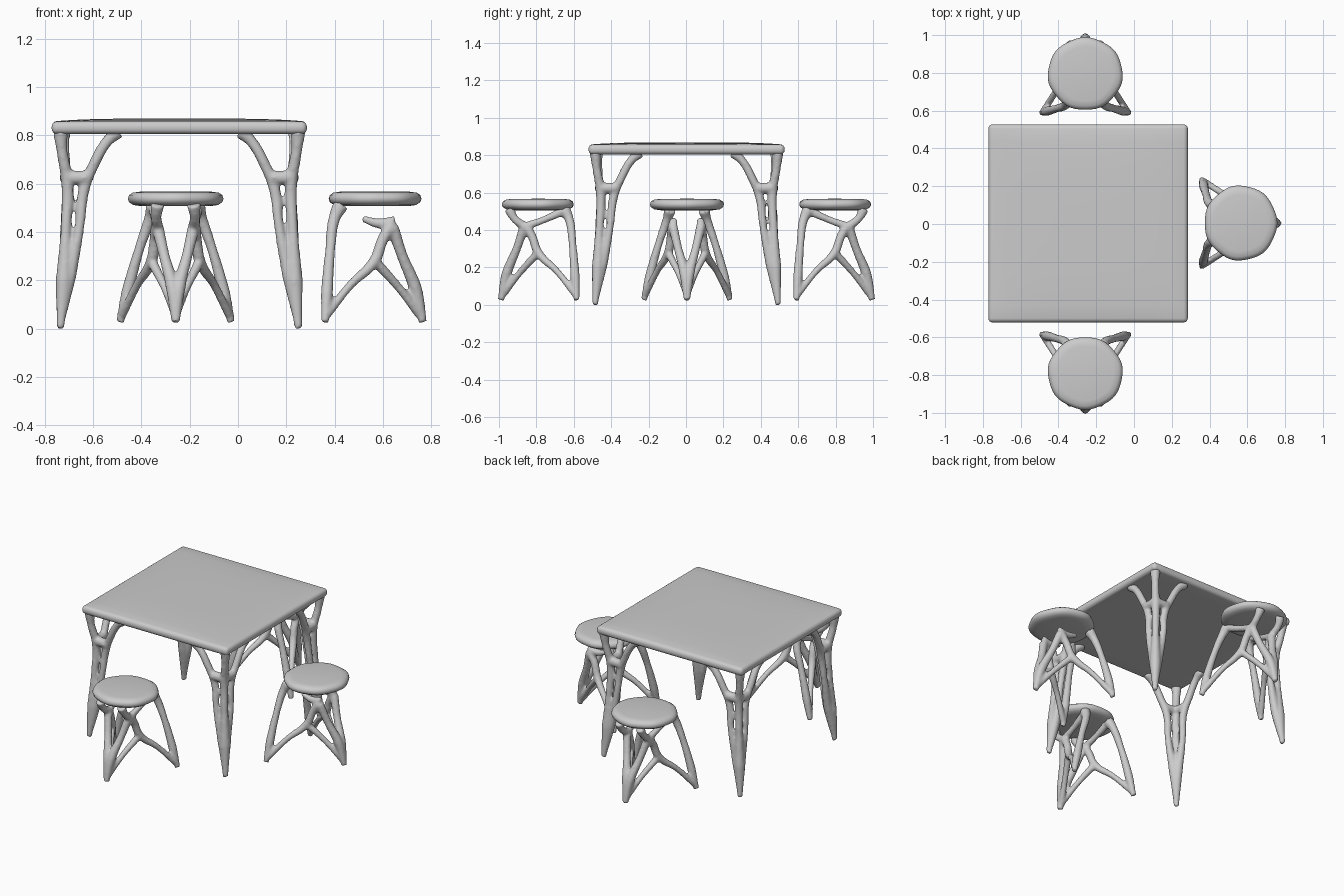
import bpy, bmesh, math

if "Cube" in bpy.data.objects:
    bpy.data.objects.remove(bpy.data.objects["Cube"])

scene = bpy.context.scene


def link(name, mesh, smooth=True):
    ob = bpy.data.objects.new(name, mesh)
    scene.collection.objects.link(ob)
    for p in mesh.polygons:
        p.use_smooth = smooth
    return ob


def branches(name, strands, voxel=0.008):
    """Tapered tubes through (x, y, z, radius) points, fused into one smooth organic body."""
    cu = bpy.data.curves.new(name + "_path", 'CURVE')
    cu.dimensions = '3D'
    cu.bevel_depth = 1.0
    cu.bevel_resolution = 3
    cu.use_fill_caps = True
    for pts in strands:
        sp = cu.splines.new('BEZIER')
        sp.resolution_u = 6
        sp.bezier_points.add(len(pts) - 1)
        for bp, (x, y, z, r) in zip(sp.bezier_points, pts):
            bp.co = (x, y, z)
            bp.radius = r
            bp.handle_left_type = bp.handle_right_type = 'AUTO'
    tmp = bpy.data.objects.new(name + "_path", cu)
    scene.collection.objects.link(tmp)
    bpy.context.view_layer.update()
    dg = bpy.context.evaluated_depsgraph_get()
    mesh = bpy.data.meshes.new_from_object(tmp.evaluated_get(dg))
    bpy.data.objects.remove(tmp)
    ob = link(name, mesh)
    rm = ob.modifiers.new("fuse", 'REMESH')
    rm.mode = 'VOXEL'
    rm.voxel_size = voxel
    rm.use_smooth_shade = True
    sm = ob.modifiers.new("soften", 'SMOOTH')
    sm.factor = 0.5
    sm.iterations = 6
    return ob


# Table top: slightly crowned slab with rounded edges
CX, CY, HX, HY = -0.243, 0.003, 0.528, 0.524
bm = bmesh.new()
bmesh.ops.create_cube(bm, size=2)
bmesh.ops.subdivide_edges(bm, edges=[e for e in bm.edges if abs(e.verts[0].co.z - e.verts[1].co.z) < 0.1],
                          cuts=11, use_grid_fill=True)
for v in bm.verts:
    x, y, z = v.co
    crown = 0.012 * (1 - x ** 4) * (1 - y ** 4) if z > 0 else 0
    v.co = (x * HX, y * HY, 0.831 + z * 0.026 + crown)
me = bpy.data.meshes.new("table_top")
bm.to_mesh(me)
bm.free()
top = link("table_top", me)
top.location = (CX, CY, 0)
bv = top.modifiers.new("round", 'BEVEL')
bv.width = 0.022
bv.segments = 4
bv.limit_method = 'ANGLE'
bv.angle_limit = math.radians(40)

# Table legs: a corner strand plus one strand along each table edge; inset from the corner
corner = [(.035, .035, .0, .016), (.05, .05, .2, .034), (.058, .058, .4, .022),
          (.065, .065, .6, .026), (.042, .042, .74, .023), (.036, .036, .82, .032)]
side = [(.04, .04, .05, .02), (.075, .055, .22, .028), (.115, .055, .42, .02),
        (.135, .065, .58, .024), (.175, .055, .68, .023), (.23, .05, .775, .023), (.275, .05, .815, .03)]
web = [(.065, .065, .625, .03), (.145, .06, .625, .028)]


def swap(strand):
    return [(b, a, z, r) for a, b, z, r in strand]


leg_strands = [corner, side, swap(side), web, swap(web)]
for sx, xn in ((-1, "left"), (1, "right")):
    for sy, yn in ((-1, "front"), (1, "back")):
        branches(f"table_leg_{yn}_{xn}",
                 [[(CX + sx * (HX - a), CY + sy * (HY - b), z, r) for a, b, z, r in s]
                  for s in leg_strands])


# Stools: local +x points away from the table
def seat(name):
    prof = [(0, .508), (.14, .506), (.175, .511), (.193, .523), (.198, .537),
            (.193, .552), (.178, .562), (.15, .566), (0, .568)]
    bm = bmesh.new()
    n = 48
    rings = []
    for r, z in prof:
        if r == 0:
            rings.append([bm.verts.new((0, 0, z))] * n)
            continue
        ring = []
        for i in range(n):
            a = 2 * math.pi * i / n
            k = r * (1 + 0.012 * math.cos(7 * a))
            ring.append(bm.verts.new((k * .97 * math.cos(a), k * math.sin(a), z)))
        rings.append(ring)
    for lo, hi in zip(rings, rings[1:]):
        for i in range(n):
            j = (i + 1) % n
            bm.faces.new(list(dict.fromkeys((lo[i], lo[j], hi[j], hi[i]))))
    bmesh.ops.recalc_face_normals(bm, faces=bm.faces)
    me = bpy.data.meshes.new(name)
    bm.to_mesh(me)
    bm.free()
    return link(name, me)


inner_leg = [(-.205, .23, .026, .017), (-.197, .2, .15, .026), (-.183, .15, .33, .021),
             (-.165, .105, .46, .025), (-.14, .09, .51, .034)]
brace = [(-.195, .22, .06, .019), (-.1, .16, .18, .018), (0, .1, .28, .024),
         (.035, .085, .37, .024), (.07, .078, .425, .026)]
lower_brace = [(0, .1, .28, .022), (.1, .045, .17, .018), (.185, 0, .06, .02)]
outer_leg = [(.2, 0, .026, .018), (.168, .014, .17, .028), (.115, .047, .3, .023), (.075, .075, .42, .026)]
seat_prop = [(.075, .075, .42, .024), (.13, .08, .465, .022), (.155, .075, .515, .03)]
seat_arm = [(.07, .078, .42, .022), (-.03, .085, .455, .019), (-.13, .09, .5, .024)]
loose_arm = [(.085, .072, .445, .022), (.02, .075, .435, .022), (-.05, .075, .455, .014)]


def stool(name, x, y, angle, attached):
    strands = [inner_leg, brace, lower_brace, outer_leg]
    strands += [seat_prop, seat_arm] if attached else [loose_arm]
    both = [[(u, s * v, z, r) for u, v, z, r in st] for st in strands for s in (1, -1)]
    for ob in (seat(name + "_seat"), branches(name + "_legs", both)):
        ob.location = (x, y, 0)
        ob.rotation_euler.z = math.radians(angle)


stool("front_stool", -0.258, -0.79, -90, True)
stool("back_stool", -0.258, 0.795, 90, True)
stool("right_stool", 0.565, 0.005, 0, False)
